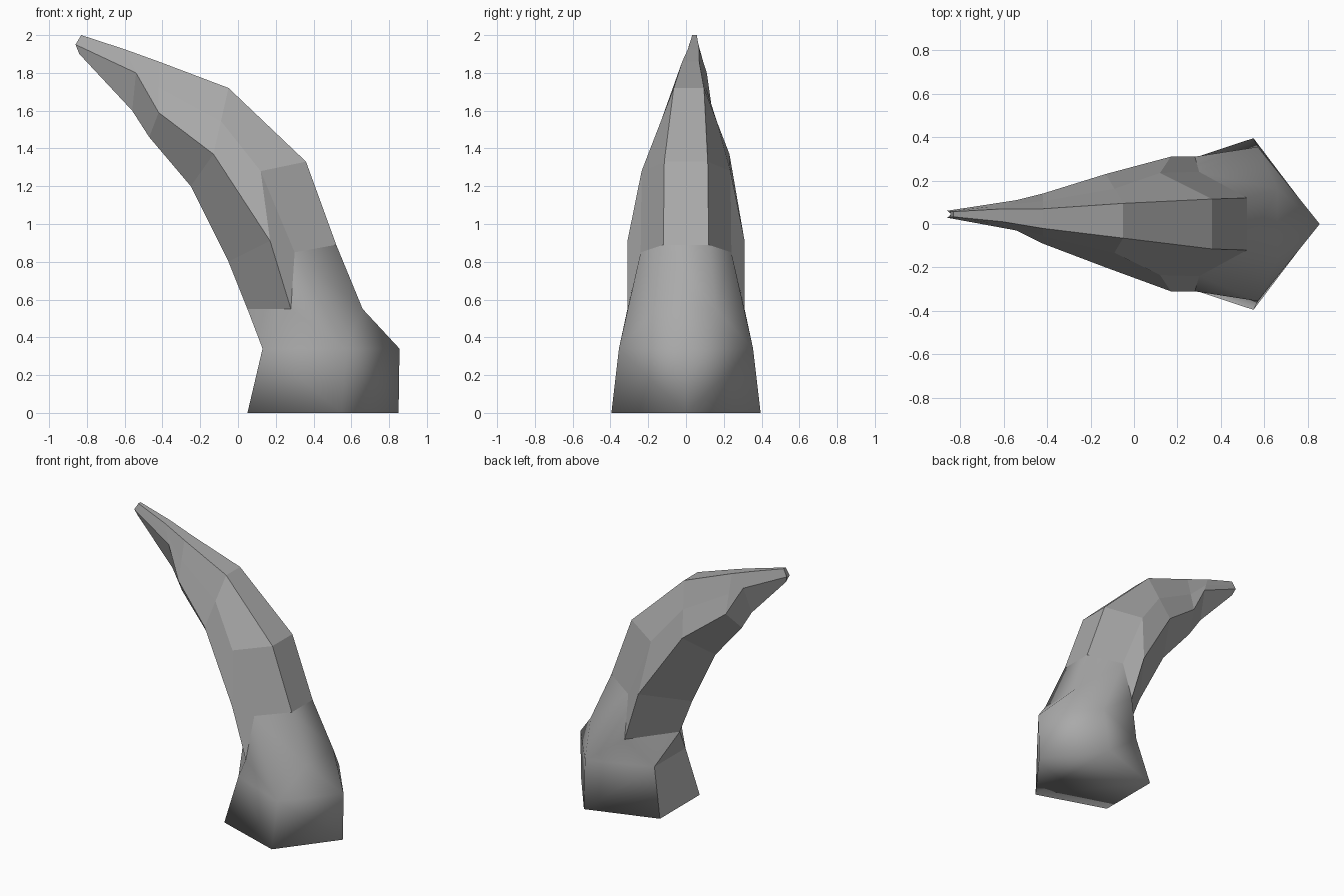
import bpy
import bmesh

if "Cube" in bpy.data.objects:
    bpy.data.objects.remove(bpy.data.objects["Cube"], do_unlink=True)

grey = bpy.data.materials.new("horn_grey")
grey.use_nodes = True
colour = (0.4, 0.4, 0.4, 1)
grey.diffuse_color = colour
grey.node_tree.nodes["Principled BSDF"].inputs["Base Color"].default_value = colour


def make_object(name, bm):
    bmesh.ops.recalc_face_normals(bm, faces=bm.faces)
    mesh = bpy.data.meshes.new(name)
    bm.to_mesh(mesh)
    bm.free()
    mesh.materials.append(grey)
    obj = bpy.data.objects.new(name, mesh)
    bpy.context.collection.objects.link(obj)
    return obj


def midpoint(a, b):
    return tuple((p + q) / 2 for p, q in zip(a, b))


# Horn sections: sideways drift, then ridge, shoulder, crease and inner keel
sections = [
    (0, (.52, .12, .89), (.3, .24, .85), (.28, .31, .55), (.05, 0, .55)),
    (0, (.36, .115, 1.33), (.12, .235, 1.28), (.17, .31, .91), (-.05, 0, .8)),
    (.015, (-.05, .08, 1.72), None, (-.13, .215, 1.37), (-.25, 0, 1.2)),
    (.025, (-.42, .045, 1.86), None, (-.42, .115, 1.59), (-.47, 0, 1.46)),
    (.04, (-.6, .03, 1.925), None, (-.54, .07, 1.8), (-.56, 0, 1.6)),
    (.045, (-.83, .012, 2), None, (-.86, .016, 1.95), (-.84, 0, 1.9)),
]

# Horn: loft mirrored sections and close the tip
bm = bmesh.new()
rings = []
for drift, ridge, shoulder, crease, keel in sections:
    half = [ridge, shoulder or midpoint(ridge, crease), crease]
    outline = half + [keel] + [(x, -y, z) for x, y, z in reversed(half)]
    rings.append([bm.verts.new((x, y + drift, z)) for x, y, z in outline])
for low, high in zip(rings, rings[1:]):
    for i in range(len(low)):
        j = (i + 1) % len(low)
        bm.faces.new((low[i], low[j], high[j], high[i]))
bm.faces.new(rings[-1])
make_object("curved_horn", bm)

# Root: named corners, those off the centre line mirrored with suffix L / R
corners = {
    "back_low": (.85, 0, 0), "back_mid": (.855, 0, .34),
    "side_low": (.55, .395, 0), "side_mid": (.57, .355, .34),
    "front_low": (.05, .23, 0), "front_mid": (.13, .18, .34),
    "neck": (.66, .16, .55), "ridge": sections[0][1],
    "shoulder": sections[0][2], "crease": sections[0][3],
    "keel": sections[0][4],
}
bm = bmesh.new()
v = {}
for name, (x, y, z) in corners.items():
    if y == 0:
        v[name + "L"] = v[name + "R"] = bm.verts.new((x, y, z))
    else:
        v[name + "L"] = bm.verts.new((x, y, z))
        v[name + "R"] = bm.verts.new((x, -y, z))

side_faces = [
    "back_low side_low side_mid back_mid",
    "side_low front_low front_mid side_mid",
    "back_mid side_mid neck",
    "neck side_mid shoulder ridge",
    "side_mid crease shoulder",
    "side_mid front_mid crease",
    "front_mid keel crease",
]
for side in "LR":
    for names in side_faces:
        bm.faces.new([v[n + side] for n in names.split()])
centre_faces = [
    "back_midL neckL neckR",
    "neckL ridgeL ridgeR neckR",
    "back_lowL side_lowL front_lowL front_lowR side_lowR",
]
for names in centre_faces:
    bm.faces.new([v[n] for n in names.split()])
front_faces = [
    bm.faces.new([v[n] for n in "front_lowL front_lowR front_midR front_midL".split()]),
    bm.faces.new([v[n] for n in "front_midL front_midR keelL".split()]),
]
for face in bm.faces:
    face.smooth = True
# Front panel keeps crisp borders
for face in front_faces:
    for edge in face.edges:
        edge.smooth = False
make_object("flared_root", bm)
